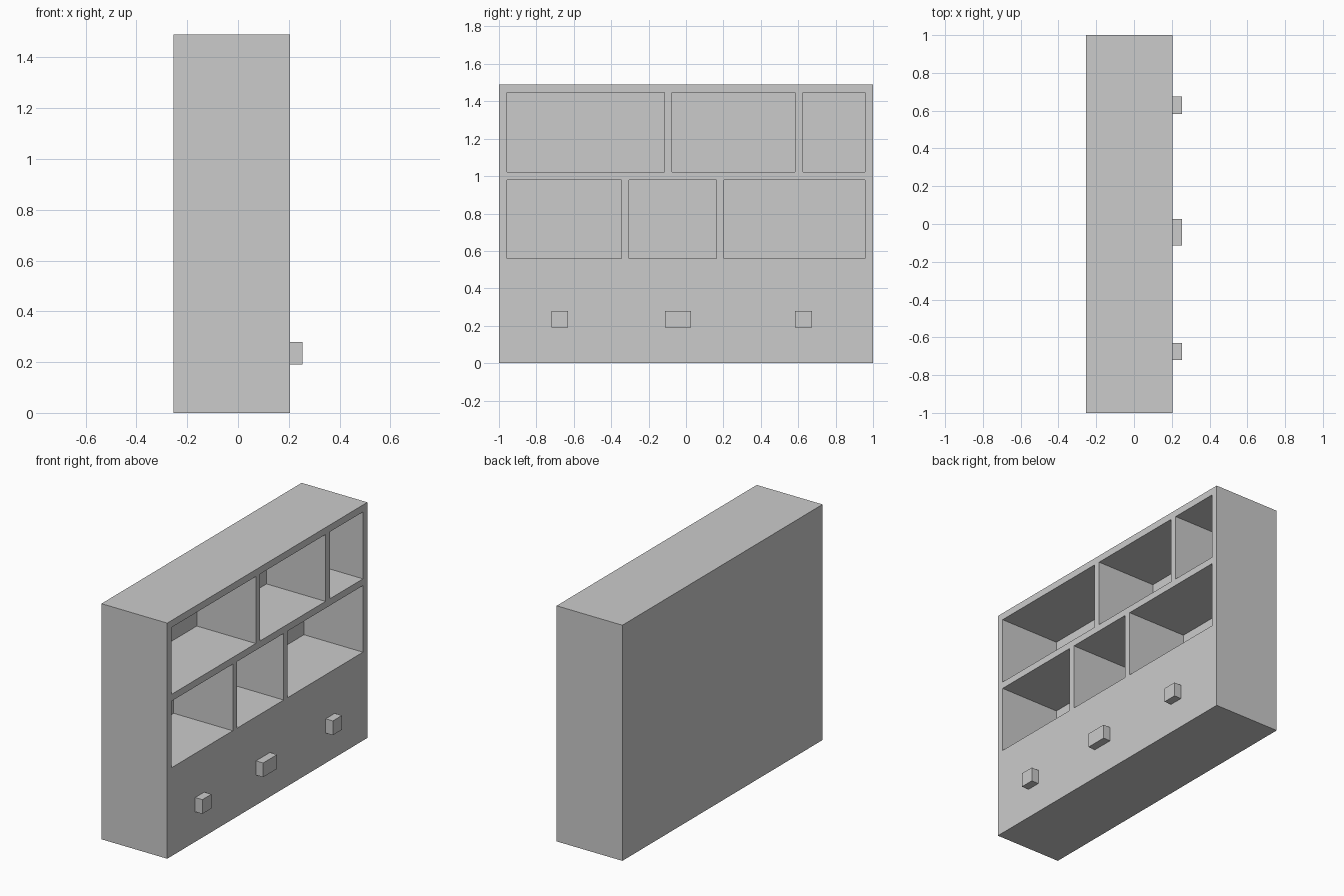
import bpy
import bmesh
from mathutils import Matrix, Vector

if "Cube" in bpy.data.objects:
    bpy.data.objects.remove(bpy.data.objects["Cube"])

BACK, FRONT = -0.255, 0.205      # carcass depth along x
HEIGHT = 1.49


def boxes(name, bounds):
    """One object made of boxes, each given as x0, x1, y0, y1, z0, z1."""
    bm = bmesh.new()
    for x0, x1, y0, y1, z0, z1 in bounds:
        centre = Vector((x0 + x1, y0 + y1, z0 + z1)) / 2
        size = Matrix.Diagonal((x1 - x0, y1 - y0, z1 - z0, 1))
        bmesh.ops.create_cube(bm, size=1, matrix=Matrix.Translation(centre) @ size)
    mesh = bpy.data.meshes.new(name)
    bm.to_mesh(mesh)
    bm.free()
    obj = bpy.data.objects.new(name, mesh)
    bpy.context.collection.objects.link(obj)
    return obj


# Cabinet body
cabinet = boxes("cabinet", [(BACK, FRONT, -1, 1, 0, HEIGHT)])

# Open compartments: (bottom, top, [(y0, y1), ...]) per shelf row
rows = [
    (1.023, 1.446, [(-0.957, -0.115), (-0.075, 0.582), (0.625, 0.956)]),
    (0.559, 0.98, [(-0.957, -0.345), (-0.305, 0.164), (0.204, 0.956)]),
]
cutter = boxes("compartment_cutter", [
    (BACK + 0.047, FRONT + 0.1, y0, y1, z0, z1)
    for z0, z1, spans in rows for y0, y1 in spans])
cutter.hide_render = True

cut = cabinet.modifiers.new("compartments", 'BOOLEAN')
cut.operation = 'DIFFERENCE'
cut.solver = 'EXACT'
cut.object = cutter
bpy.context.view_layer.objects.active = cabinet
bpy.ops.object.modifier_apply(modifier=cut.name)
bpy.data.objects.remove(cutter)

# Drawer handles along the plain lower front
for name, y0, y1 in [("left_handle", -0.72, -0.63),
                     ("middle_handle", -0.113, 0.026),
                     ("right_handle", 0.583, 0.674)]:
    boxes(name, [(FRONT, 0.255, y0, y1, 0.19, 0.28)])
